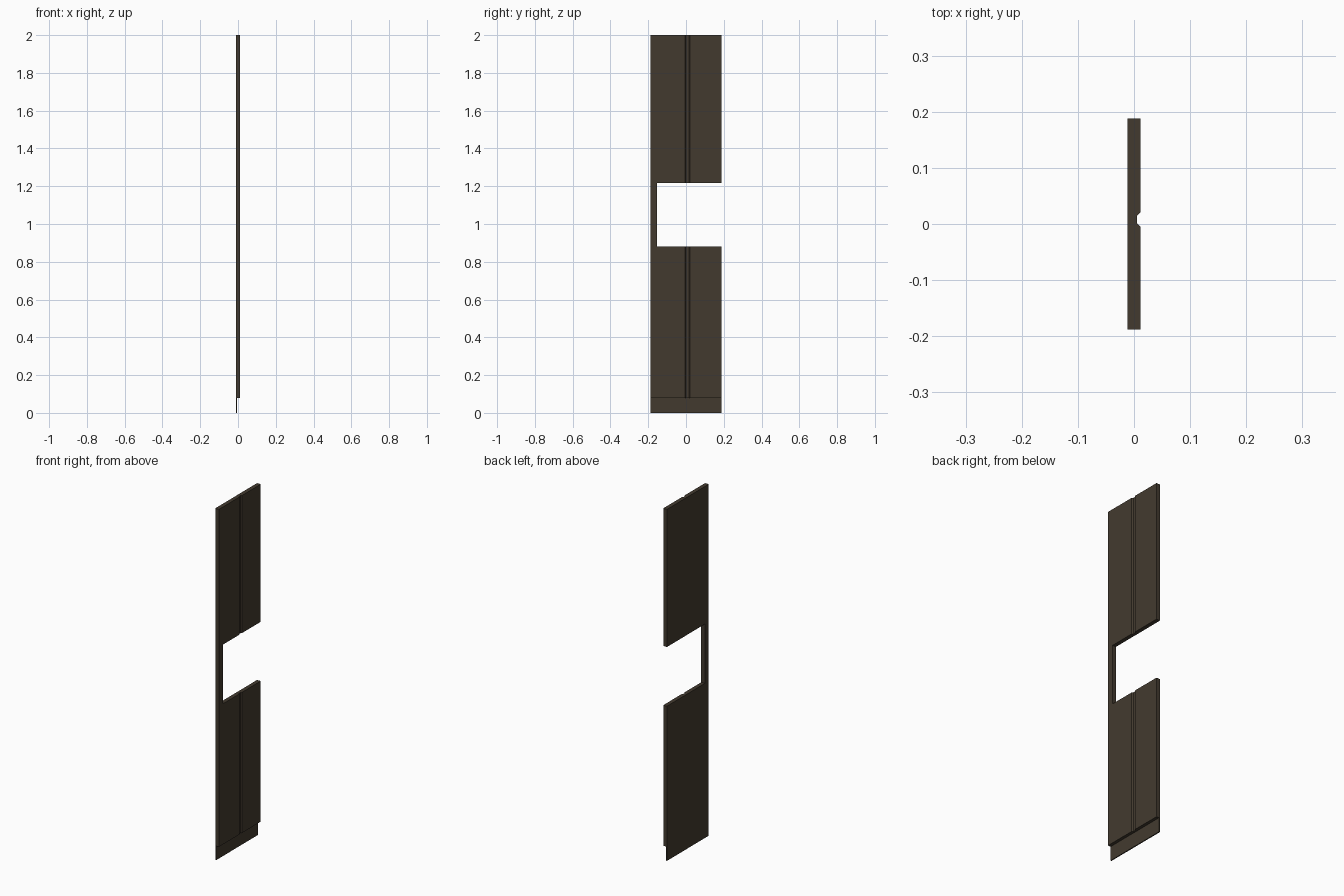
import bpy, bmesh

if "Cube" in bpy.data.objects:
    bpy.data.objects.remove(bpy.data.objects["Cube"])

T, W = 0.0115, 0.188          # half thickness, half width

mat = bpy.data.materials.new("dark_brown")
mat.diffuse_color = (0.055, 0.042, 0.028, 1)
mat.use_nodes = True
mat.node_tree.nodes["Principled BSDF"].inputs["Base Color"].default_value = mat.diffuse_color


def prism(name, profile, z0, z1):
    """Extrude an xy profile from z0 to z1."""
    bm = bmesh.new()
    face = bm.faces.new([bm.verts.new((x, y, z0)) for x, y in profile])
    top = bmesh.ops.extrude_face_region(bm, geom=[face])["geom"]
    for v in top:
        if isinstance(v, bmesh.types.BMVert):
            v.co.z = z1
    bmesh.ops.recalc_face_normals(bm, faces=bm.faces)
    me = bpy.data.meshes.new(name)
    bm.to_mesh(me)
    bm.free()
    me.materials.append(mat)
    ob = bpy.data.objects.new(name, me)
    bpy.context.collection.objects.link(ob)
    return ob


def rect(x0, x1, y0, y1):
    return [(x0, y0), (x1, y0), (x1, y1), (x0, y1)]


# Door panel with a shallow vertical groove on the +x face
floor = T - 0.006
groove = [(T, -0.005), (floor, 0.001), (floor, 0.015), (T, 0.021)]
panel = prism("door_panel", [(-T, -W), (T, -W)] + groove + [(T, W), (-T, W)], 0.08, 2.0)

# Opening that breaks through the +y edge
cutter = prism("opening_cutter", rect(-0.1, 0.1, -0.153, 0.3), 0.88, 1.217)
cutter.hide_render = True
mod = panel.modifiers.new("opening", "BOOLEAN")
mod.operation, mod.solver, mod.object = "DIFFERENCE", "EXACT", cutter
bpy.context.view_layer.objects.active = panel
panel.select_set(True)
bpy.ops.object.modifier_apply(modifier=mod.name)
bpy.data.objects.remove(cutter)

# Thin kick strip set flush with the -x face
prism("kick_strip", rect(-T, -T + 0.006, -W, W), 0.0, 0.08)
